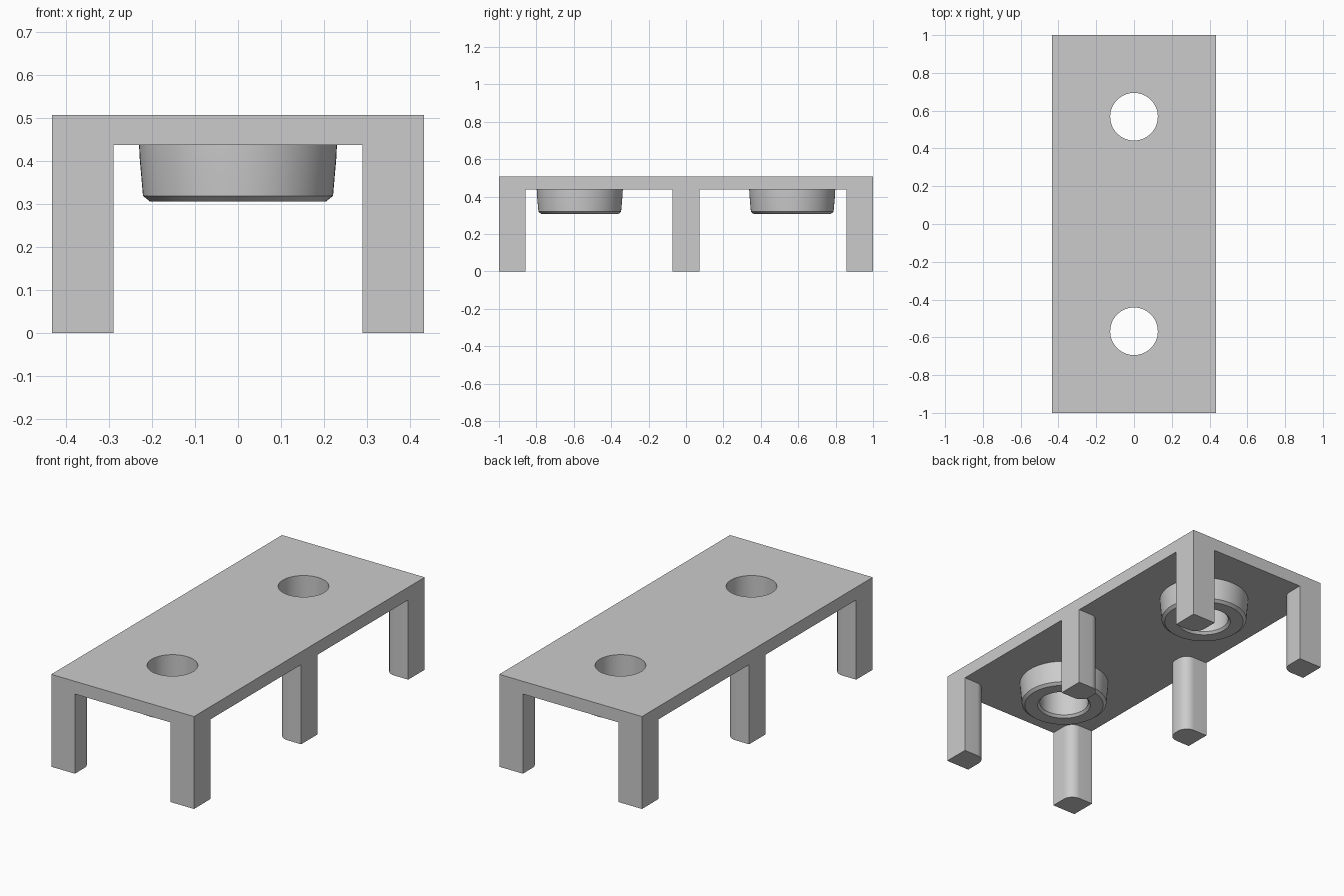
import bpy
import bmesh
import math
from mathutils import Matrix, Vector

HALF_X, HALF_Y = 0.433, 1.0
PLATE_Z, TOP_Z = 0.437, 0.507
LEG = 0.143
HOLE_Y, HOLE_R = 0.568, 0.126
SEGMENTS = 64

cube = bpy.data.objects.get("Cube")
if cube:
    bpy.data.objects.remove(cube, do_unlink=True)

grey = bpy.data.materials.new("plain grey")
grey.use_nodes = True
colour = (0.6, 0.6, 0.6, 1.0)
grey.diffuse_color = colour
grey.node_tree.nodes["Principled BSDF"].inputs["Base Color"].default_value = colour


def finish(bm, name):
    """Turn a bmesh into a named grey object."""
    bmesh.ops.recalc_face_normals(bm, faces=bm.faces)
    mesh = bpy.data.meshes.new(name)
    bm.to_mesh(mesh)
    bm.free()
    mesh.materials.append(grey)
    obj = bpy.data.objects.new(name, mesh)
    bpy.context.collection.objects.link(obj)
    return obj


def select(obj):
    bpy.ops.object.select_all(action="DESELECT")
    obj.select_set(True)
    bpy.context.view_layer.objects.active = obj


def smooth(obj):
    select(obj)
    bpy.ops.object.shade_smooth_by_angle(angle=math.radians(25))


def box(lo, hi):
    bm = bmesh.new()
    lo, hi = Vector(lo), Vector(hi)
    matrix = Matrix.Translation((lo + hi) / 2) @ Matrix.Diagonal((*(hi - lo), 1))
    bmesh.ops.create_cube(bm, size=1, matrix=matrix)
    return bm


def lathe(profile, y, closed=False):
    """Revolve (radius, height) points about a vertical axis at the given y."""
    bm = bmesh.new()
    verts = [bm.verts.new((r, y, z)) for r, z in profile]
    edges = [bm.edges.new(pair) for pair in zip(verts, verts[1:])]
    bmesh.ops.spin(bm, geom=verts + edges, cent=(0, y, 0), axis=(0, 0, 1),
                   angle=math.tau, steps=SEGMENTS, use_merge=True)
    bmesh.ops.remove_doubles(bm, verts=bm.verts, dist=1e-5)
    if closed:
        bmesh.ops.holes_fill(bm, edges=bm.edges, sides=0)
    return bm


# Table top with two round holes
top = finish(box((-HALF_X, -HALF_Y, PLATE_Z), (HALF_X, HALF_Y, TOP_Z)), "table_top")
for y in (-HOLE_Y, HOLE_Y):
    cutter = finish(lathe([(HOLE_R, PLATE_Z - 0.1), (HOLE_R, TOP_Z + 0.1)], y, True), "hole_cutter")
    cutter.hide_render = True
    drill = top.modifiers.new("drill", "BOOLEAN")
    drill.operation = "DIFFERENCE"
    drill.solver = "EXACT"
    drill.object = cutter
    select(top)
    bpy.ops.object.modifier_apply(modifier=drill.name)
    bpy.data.objects.remove(cutter, do_unlink=True)
smooth(top)

# Tapered collars hanging below the holes, chamfered at the lower rims
collar = [(0.23, PLATE_Z), (0.229, 0.41), (0.221, 0.319), (0.205, 0.306),
          (0.138, 0.306), (HOLE_R, 0.319), (HOLE_R, PLATE_Z)]
for y, end in ((-HOLE_Y, "front"), (HOLE_Y, "back")):
    smooth(finish(lathe(collar, y), end + "_collar"))

# Six square legs, rounded on the corners that face inwards
rows = (("front", -HALF_Y + LEG / 2), ("middle", 0), ("back", HALF_Y - LEG / 2))
for side, sx in (("right", -1), ("left", 1)):
    cx = sx * (HALF_X - LEG / 2)
    for row, cy in rows:
        h = LEG / 2
        bm = box((cx - h, cy - h, 0), (cx + h, cy + h, PLATE_Z))
        inner = []
        for edge in bm.edges:
            a, b = (v.co for v in edge.verts)
            upright = abs(a.z - b.z) > 0.1
            faces_in = (a.x - cx) * sx < 0 and (a.y - cy) * cy <= 0
            if upright and faces_in:
                inner.append(edge)
        bmesh.ops.bevel(bm, geom=inner, offset=0.058, segments=8,
                        profile=0.5, affect="EDGES")
        smooth(finish(bm, f"{row}_{side}_leg"))
